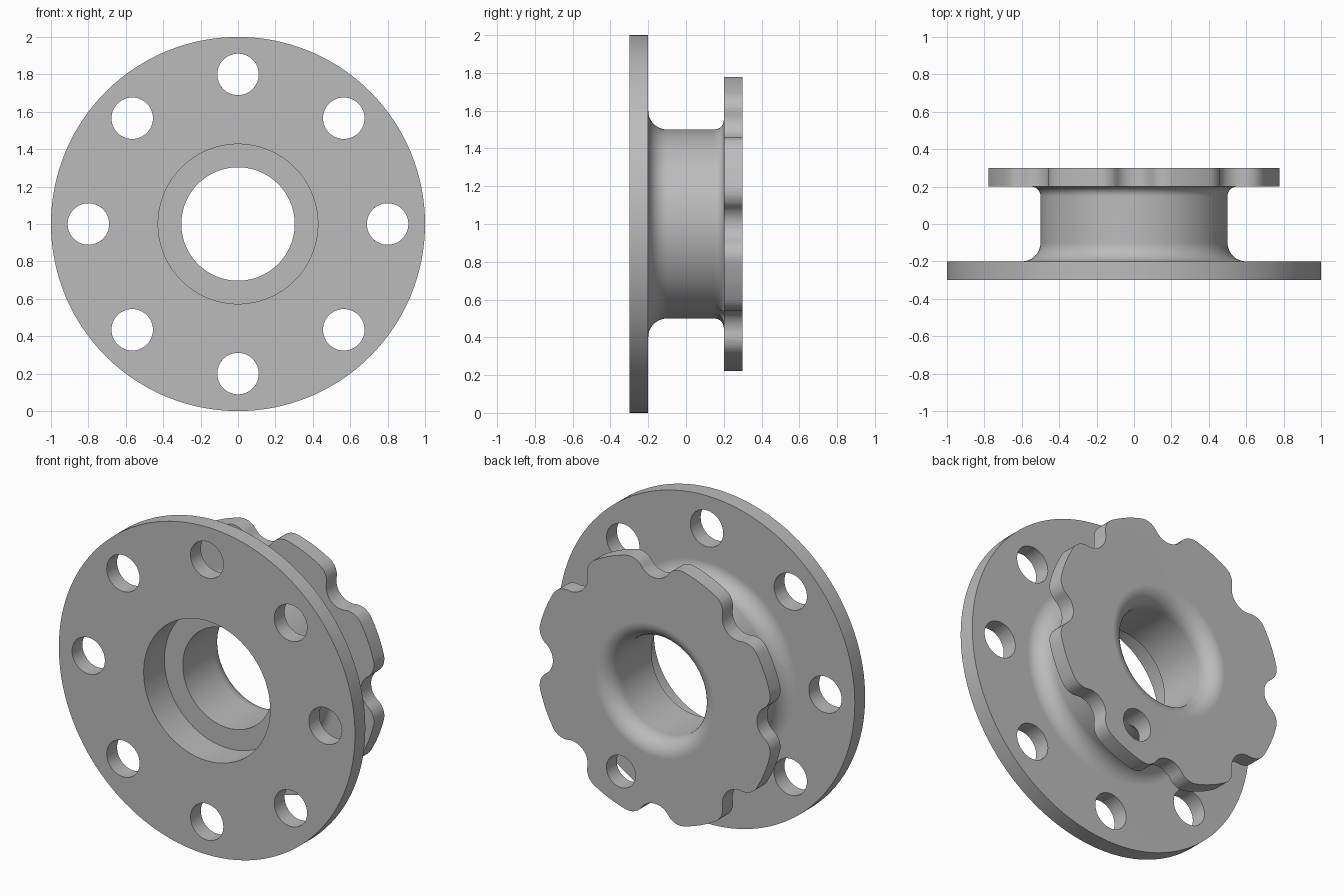
import bpy
import bmesh
from math import atan2, cos, pi, radians, sin, sqrt
from mathutils import Matrix, Vector

cube = bpy.data.objects.get("Cube")
if cube:
    bpy.data.objects.remove(cube, do_unlink=True)

CENTRE = Vector((0, 0, 1))
BORE, POCKET, NECK = 0.303, 0.427, 0.5
HOLE_R, HOLE_RING = 0.111, 0.8

metal = bpy.data.materials.new("plain grey metal")
metal.use_nodes = True
GREY = (0.5, 0.5, 0.5, 1)
metal.diffuse_color = GREY
metal.node_tree.nodes["Principled BSDF"].inputs["Base Color"].default_value = GREY


def arc(cx, cy, r, start, end, n=10):
    """Points along a circular arc, angles in radians."""
    return [(cx + r * cos(start + (end - start) * i / n),
             cy + r * sin(start + (end - start) * i / n)) for i in range(n + 1)]


def finish(name, bm):
    bmesh.ops.remove_doubles(bm, verts=bm.verts, dist=1e-5)
    bmesh.ops.recalc_face_normals(bm, faces=bm.faces)
    mesh = bpy.data.meshes.new(name)
    bm.to_mesh(mesh)
    bm.free()
    mesh.materials.append(metal)
    obj = bpy.data.objects.new(name, mesh)
    obj.location = CENTRE
    bpy.context.collection.objects.link(obj)
    return obj


def lathe(name, profile, steps=128):
    """Revolve a closed (radius, y) profile around the y axis."""
    bm = bmesh.new()
    verts = [bm.verts.new((r, y, 0)) for r, y in profile]
    edges = [bm.edges.new((v, verts[i - 1])) for i, v in enumerate(verts)]
    bmesh.ops.spin(bm, geom=verts + edges, cent=(0, 0, 0), axis=(0, 1, 0),
                   angle=2 * pi, steps=steps)
    return finish(name, bm)


def prism(name, outline, y0, y1):
    """Extrude a closed (x, z) outline along y."""
    bm = bmesh.new()
    face = bm.faces.new([bm.verts.new((x, y0, z)) for x, z in outline])
    new = bmesh.ops.extrude_face_region(bm, geom=[face])["geom"]
    bmesh.ops.translate(bm, vec=(0, y1 - y0, 0),
                        verts=[g for g in new if isinstance(g, bmesh.types.BMVert)])
    return finish(name, bm)


def drill(name, ring, angle, radius, y0, y1):
    """Round cutter at an angle on a bolt circle."""
    cx, cz = ring * cos(angle), ring * sin(angle)
    return prism(name, arc(cx, cz, radius, 0, 2 * pi, 48)[:-1], y0, y1)


def select(obj):
    bpy.ops.object.select_all(action="DESELECT")
    obj.select_set(True)
    bpy.context.view_layer.objects.active = obj


def combine(obj, cutter, operation="DIFFERENCE"):
    cutter.hide_render = True
    mod = obj.modifiers.new("cut", "BOOLEAN")
    mod.operation, mod.solver, mod.object = operation, "EXACT", cutter
    select(obj)
    bpy.ops.object.modifier_apply(modifier=mod.name)


def discard(cutter):
    bpy.data.objects.remove(cutter, do_unlink=True)


# Front flange and neck, with filleted shoulders and a stepped bore
body = lathe("front_flange_and_neck", [
    (BORE, 0.2), (BORE, -0.1), (POCKET, -0.1), (POCKET, -0.3), (1, -0.3), (1, -0.2),
    *arc(NECK + 0.1, -0.1, 0.1, -pi / 2, -pi),
    *arc(NECK + 0.05, 0.15, 0.05, pi, pi / 2, 8)])

# Eight bolt holes through the front flange
for k in range(8):
    cutter = drill("bolt_hole_cutter", HOLE_RING, k * pi / 4, HOLE_R, -0.4, -0.15)
    combine(body, cutter)
    discard(cutter)

# Scalloped outline: a notch in line with each bolt hole, with rounded corners
FILLET = 0.1
rho = HOLE_RING - FILLET
cu = (rho ** 2 + HOLE_RING ** 2 - (HOLE_R + FILLET) ** 2) / (2 * HOLE_RING)
ct = sqrt(rho ** 2 - cu ** 2)
lean, meet = atan2(ct, cu), atan2(ct, HOLE_RING - cu)
sector = (arc(cu, -ct, FILLET, -lean, meet, 8)
          + arc(HOLE_RING, 0, HOLE_R, pi + meet, pi - meet, 16)[1:]
          + arc(cu, ct, FILLET, -meet, lean, 8)[1:]
          + arc(0, 0, HOLE_RING, lean, pi / 4 - lean, 8)[1:-1])
outline = []
for k in range(8):
    turn = Matrix.Rotation(k * pi / 4, 2)
    outline += [tuple(turn @ Vector(p)) for p in sector]

# Rear flange: plate with a flared bore, trimmed to the scalloped outline
rear = lathe("rear_flange", [
    *arc(BORE + 0.1, 0.2, 0.1, pi, pi / 2), (0.95, 0.3), (0.95, 0.2)])
trim = prism("scallop_trim", outline, 0.1, 0.4)
combine(rear, trim, "INTERSECT")
discard(trim)

# Single small hole through the rear flange, grazing the neck fillet
cutter = drill("small_hole_cutter", 0.6, radians(-67.5), 0.098, 0.1, 0.4)
combine(rear, cutter)
combine(body, cutter)
discard(cutter)

# Smooth shading with crisp edges
for obj in (body, rear):
    obj.data.materials.clear()
    obj.data.materials.append(metal)
    select(obj)
    bpy.ops.object.shade_smooth_by_angle(angle=radians(30))
    mod = obj.modifiers.new("flat_face_normals", "WEIGHTED_NORMAL")
    mod.keep_sharp = True
